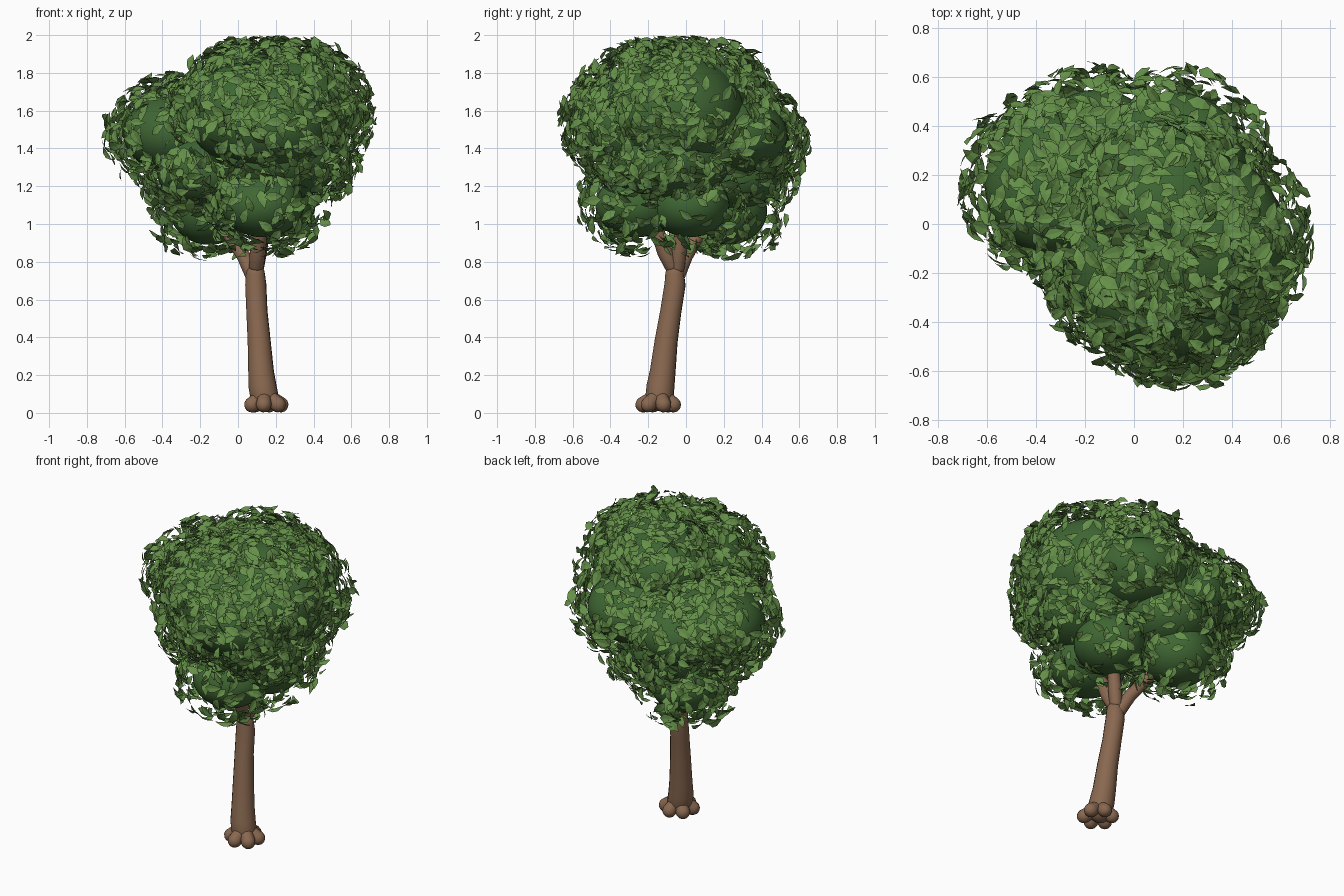
import bpy, bmesh, math, random
from mathutils import Vector, Matrix

if "Cube" in bpy.data.objects:
    bpy.data.objects.remove(bpy.data.objects["Cube"])

random.seed(7)

def material(name, rgb):
    m = bpy.data.materials.new(name)
    m.diffuse_color = (*rgb, 1)
    m.use_nodes = True
    m.node_tree.nodes["Principled BSDF"].inputs["Base Color"].default_value = m.diffuse_color
    return m

BARK = material("bark brown", (0.25, 0.138, 0.08))
DARK = material("dark foliage green", (0.05, 0.135, 0.034))
LEAF = material("leaf green", (0.13, 0.28, 0.066))

def finish(bm, name, mat, smooth=True):
    me = bpy.data.meshes.new(name)
    bm.to_mesh(me)
    bm.free()
    me.materials.append(mat)
    for p in me.polygons:
        p.use_smooth = smooth
    ob = bpy.data.objects.new(name, me)
    bpy.context.collection.objects.link(ob)
    return ob

def tube(name, pts, mat, sides=16):
    """Sweep circles along (x, y, z, radius) points, with rounded ends."""
    P = [(Vector(p[:3]), p[3]) for p in pts]
    def cap(a, b):
        d = (a[0] - b[0]).normalized()
        return [(a[0] + d * a[1] * math.sin(t), a[1] * math.cos(t)) for t in (0.4, 0.8, 1.2, 1.5)]
    P = cap(P[0], P[1])[::-1] + P + cap(P[-1], P[-2])
    bm = bmesh.new()
    rings = []
    for i, (c, r) in enumerate(P):
        d = (P[min(i + 1, len(P) - 1)][0] - P[max(i - 1, 0)][0]).normalized()
        u = d.cross(Vector((0.31, 0.95, 0.05))).normalized()
        v = d.cross(u)
        rings.append([bm.verts.new(c + r * (u * math.cos(a) + v * math.sin(a)))
                      for a in (2 * math.pi * k / sides for k in range(sides))])
    for A, B in zip(rings, rings[1:]):
        for k in range(sides):
            n = (k + 1) % sides
            bm.faces.new((A[k], A[n], B[n], B[k]))
    bm.faces.new(rings[0][::-1])
    bm.faces.new(rings[-1])
    bmesh.ops.recalc_face_normals(bm, faces=bm.faces)
    return finish(bm, name, mat)

# Leaning trunk
tube("trunk", [(0.14, -0.14, 0.085, 0.075), (0.13, -0.135, 0.14, 0.074), (0.122, -0.123, 0.22, 0.068),
               (0.112, -0.105, 0.38, 0.061), (0.1, -0.08, 0.54, 0.056), (0.094, -0.058, 0.68, 0.056),
               (0.093, -0.06, 0.735, 0.05)], BARK)

# Knobbly roots around the base
for k in range(6):
    a = math.radians(20 + 60 * k)
    c, s = math.cos(a), math.sin(a)
    tube(f"root_{k + 1}", [(0.145 + 0.03 * c, -0.14 + 0.03 * s, 0.085, 0.036),
                           (0.15 + 0.08 * c, -0.147 + 0.08 * s, 0.044, 0.042)], BARK, 12)

# Branches rising into the crown
tube("branch_left", [(0.09, -0.055, 0.7, 0.04), (0.03, 0.0, 0.83, 0.037), (-0.05, 0.07, 0.95, 0.035),
                     (-0.15, 0.15, 1.1, 0.03)], BARK)
tube("branch_front", [(0.097, -0.075, 0.78, 0.04), (0.105, -0.11, 0.85, 0.042), (0.12, -0.155, 0.97, 0.036),
                      (0.13, -0.2, 1.1, 0.03)], BARK)
tube("branch_right", [(0.1, -0.045, 0.77, 0.038), (0.115, -0.035, 0.86, 0.04), (0.14, -0.02, 1.0, 0.035),
                      (0.18, 0.0, 1.15, 0.03)], BARK)

# Crown clumps: x, y, z, horizontal radius, vertical radius
CLUMPS = [(0.25, -0.06, 1.59, 0.37, 0.31), (0.07, -0.18, 1.58, 0.34, 0.28), (-0.32, 0.16, 1.48, 0.29, 0.21),
          (0.17, 0.25, 1.47, 0.29, 0.2), (0.13, -0.26, 1.1, 0.22, 0.17), (-0.15, 0.22, 1.07, 0.21, 0.18),
          (0.2, 0.02, 1.1, 0.21, 0.17), (-0.15, 0.02, 1.28, 0.28, 0.2), (0.2, -0.1, 1.34, 0.34, 0.22),
          (0.12, 0.08, 1.7, 0.28, 0.2), (-0.15, 0.28, 1.42, 0.27, 0.2), (0.18, -0.25, 1.52, 0.32, 0.25),
          (-0.05, 0.24, 1.25, 0.25, 0.18)]
for i, (x, y, z, r, h) in enumerate(CLUMPS):
    bm = bmesh.new()
    bmesh.ops.create_uvsphere(bm, u_segments=32, v_segments=18, radius=1,
                              matrix=Matrix.Translation((x, y, z)) @ Matrix.Diagonal((r, r, h, 1)))
    finish(bm, f"foliage_clump_{i + 1}", DARK)

# Sparse patches where the clumps show through: x, y, z, radius
SPARSE = [(0.08, -0.47, 1.1, 0.13), (-0.4, -0.14, 1.5, 0.14), (0.56, 0.16, 1.7, 0.19), (0.42, -0.02, 1.06, 0.14),
          (0.36, 0.45, 1.47, 0.14), (-0.58, 0.2, 1.6, 0.13), (0.0, 0.42, 1.05, 0.15), (0.25, 0.5, 1.62, 0.12),
          (-0.22, 0.02, 1.0, 0.12)]

def covered(p, skip, off):
    """True when p lies inside the leaf shell of another clump."""
    for j, (x, y, z, r, h) in enumerate(CLUMPS):
        if j != skip:
            a, b = r + off, h + off
            if ((p.x - x) / a) ** 2 + ((p.y - y) / a) ** 2 + ((p.z - z) / b) ** 2 < 1:
                return True
    return False

def add_leaf(bm, p, n):
    """Pointed leaf, folded along its midrib, roughly facing along n."""
    n = (n + 0.36 * Vector([random.gauss(0, 1) for _ in range(3)])).normalized()
    d = n.orthogonal().normalized()
    d.rotate(Matrix.Rotation(random.uniform(0, 2 * math.pi), 3, n))
    s = n.cross(d)
    L = random.uniform(0.075, 0.115)
    W = L * 0.26
    def at(t, w, u):
        return p + d * L * (t - 0.5) + s * W * w + n * L * u
    co = [at(0, 0, -0.06), at(0.3, -0.95, 0.03), at(0.3, 0, 0), at(0.3, 0.95, 0.03),
          at(0.62, -0.8, 0.03), at(0.62, 0, 0), at(0.62, 0.8, 0.03), at(1, 0, -0.1)]
    if any(abs(c.x) > 0.74 or abs(c.y) > 0.685 or not 0.8 < c.z < 2 for c in co):
        return
    v = [bm.verts.new(c) for c in co]
    for f in ((0, 2, 1), (0, 3, 2), (1, 2, 5, 4), (2, 3, 6, 5), (4, 5, 7), (5, 6, 7)):
        bm.faces.new([v[k] for k in f])

# Leaves scattered over the outside of all clumps, denser on top
bm = bmesh.new()
for i, (x, y, z, r, h) in enumerate(CLUMPS):
    for _ in range(int(15000 * r * (r + h) / 2)):
        u = Vector([random.gauss(0, 1) for _ in range(3)]).normalized()
        off = random.uniform(0.035, 0.115)
        p = Vector((x + u.x * (r + off), y + u.y * (r + off), z + u.z * (h + off)))
        if random.random() > 0.75 + 0.35 * u.z or covered(p, i, off * 0.9):
            continue
        if any((p - Vector(q[:3])).length < q[3] for q in SPARSE) and random.random() > 0.2:
            continue
        add_leaf(bm, p, Vector((u.x / r, u.y / r, u.z / h)).normalized())
finish(bm, "leaves", LEAF, smooth=False)
